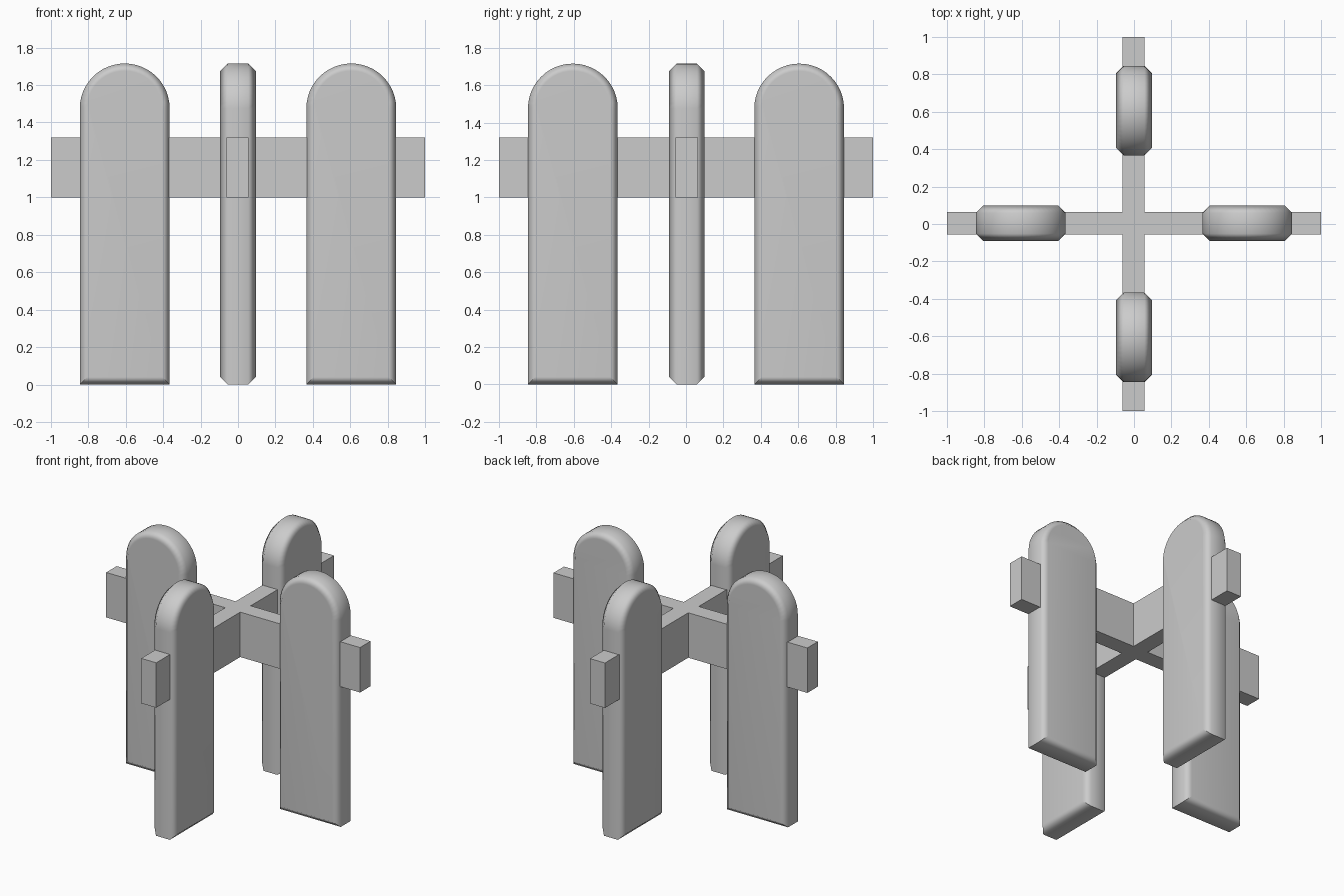
import bpy, bmesh, math

if "Cube" in bpy.data.objects:
    bpy.data.objects.remove(bpy.data.objects["Cube"])

HALF_T, CHAMFER, WIDTH, HEIGHT = 0.095, 0.04, 0.48, 1.715
SEGMENTS = 24


def make_object(name, bm):
    bmesh.ops.recalc_face_normals(bm, faces=bm.faces)
    mesh = bpy.data.meshes.new(name)
    bm.to_mesh(mesh)
    bm.free()
    obj = bpy.data.objects.new(name, mesh)
    bpy.context.collection.objects.link(obj)
    return obj


def loft(rings):
    """Solid from matching closed rings, capped at both ends."""
    bm = bmesh.new()
    loops = [[bm.verts.new(p) for p in ring] for ring in rings]
    n = len(loops[0])
    for a, b in zip(loops, loops[1:]):
        for i in range(n):
            j = (i + 1) % n
            bm.faces.new((a[i], a[j], b[j], b[i]))
    bm.faces.new(loops[0])
    bm.faces.new(loops[-1])
    return bm


def slat_ring(inset, y):
    """Arched board outline, shrunk by the inset."""
    r = WIDTH / 2 - inset
    spring = HEIGHT - WIDTH / 2
    arc = [(r * math.cos(math.pi * i / SEGMENTS), y,
            spring + r * math.sin(math.pi * i / SEGMENTS))
           for i in range(SEGMENTS + 1)]
    return [(-r, y, inset), (r, y, inset)] + arc


def make_slat(name, x, y, turn):
    inner = HALF_T - CHAMFER
    obj = make_object(name, loft([
        slat_ring(CHAMFER, -HALF_T), slat_ring(0, -inner),
        slat_ring(0, inner), slat_ring(CHAMFER, HALF_T)]))
    obj.location = (x, y, 0)
    obj.rotation_euler.z = turn
    bpy.ops.object.select_all(action='DESELECT')
    obj.select_set(True)
    bpy.context.view_layer.objects.active = obj
    bpy.ops.object.shade_smooth_by_angle(angle=math.radians(60))
    # Flat boards with soft chamfers
    mod = obj.modifiers.new("soft_edges", 'WEIGHTED_NORMAL')
    mod.keep_sharp = True


# Four arched boards, one on each arm of the cross
make_slat("right_board", 0.605, 0.004, 0)
make_slat("left_board", -0.605, 0.004, 0)
make_slat("back_board", 0, 0.605, math.pi / 2)
make_slat("front_board", 0, -0.605, math.pi / 2)

# Cross-shaped rail through the boards
x0, x1, y0, y1 = -0.062, 0.056, -0.055, 0.063
plus = [(-1, y0), (x0, y0), (x0, -1), (x1, -1), (x1, y0), (1, y0),
        (1, y1), (x1, y1), (x1, 1), (x0, 1), (x0, y1), (-1, y1)]
make_object("cross_rail", loft([[(x, y, z) for x, y in plus] for z in (1.0, 1.32)]))
